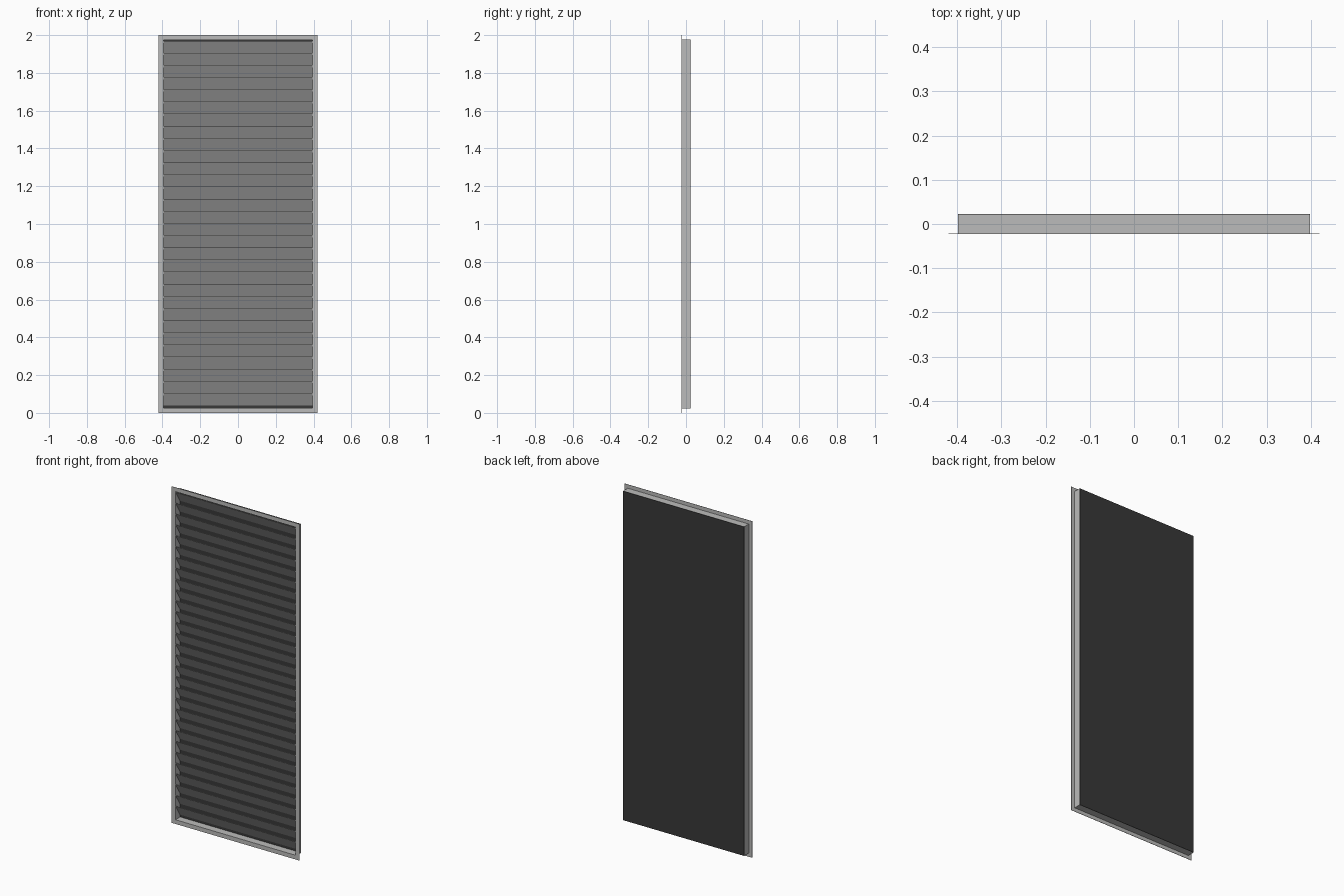
import bpy, bmesh

if "Cube" in bpy.data.objects:
    bpy.data.objects.remove(bpy.data.objects["Cube"])

# Overall sizes
W, H = 0.42, 2.0            # flange half width, full height
LIP = 0.022                 # flange overhang
Y0, Y1 = -0.023, 0.023      # front and back
T = 0.003                   # sheet thickness
BX, Z0, Z1 = W - LIP, LIP, H - LIP


def material(name, rgb):
    m = bpy.data.materials.new(name)
    m.diffuse_color = (*rgb, 1)
    m.use_nodes = True
    m.node_tree.nodes["Principled BSDF"].inputs["Base Color"].default_value = m.diffuse_color
    return m


metal = material("light grey metal", (0.50, 0.50, 0.495))
dark = material("dark mesh", (0.04, 0.04, 0.04))


def make(name, bm, mat):
    bmesh.ops.recalc_face_normals(bm, faces=bm.faces)
    me = bpy.data.meshes.new(name)
    bm.to_mesh(me)
    bm.free()
    me.materials.append(mat)
    ob = bpy.data.objects.new(name, me)
    bpy.context.collection.objects.link(ob)
    return ob


def ring(name, outer, inner, ya, yb):
    """Rectangular frame; outer and inner are (half width, bottom, top)."""
    bm = bmesh.new()
    loops = []
    for hw, lo, hi in (outer, inner):
        for y in (ya, yb):
            loops.append([bm.verts.new((x, y, z)) for x, z in
                          ((-hw, lo), (hw, lo), (hw, hi), (-hw, hi))])
    oa, ob, ia, ib = loops
    for i in range(4):
        j = (i + 1) % 4
        for p, q in ((oa, ob), (ob, ib), (ib, ia), (ia, oa)):
            bm.faces.new((p[i], p[j], q[j], q[i]))
    return make(name, bm, metal)


def extrusion(name, profile, hw, mat):
    """Closed (y, z) profile swept across x."""
    bm = bmesh.new()
    left = [bm.verts.new((-hw, y, z)) for y, z in profile]
    right = [bm.verts.new((hw, y, z)) for y, z in profile]
    bm.faces.new(left)
    bm.faces.new(right)
    n = len(profile)
    for i in range(n):
        j = (i + 1) % n
        bm.faces.new((left[i], left[j], right[j], right[i]))
    return make(name, bm, mat)


# Front flange and recessed box walls
inner = (BX - T, Z0 + T, Z1 - T)
ring("front_flange", (W, 0, H), inner, Y0, Y0 + 0.002)
ring("box_walls", (BX, Z0, Z1), inner, Y0 + 0.002, Y1 - 0.002)

# Dark backing
extrusion("back_mesh", [(Y1 - 0.002, Z0), (Y1, Z0), (Y1, Z1), (Y1 - 0.002, Z1)], BX, dark)

# Slanted slats: top edge at the front, bottom edge at the back
COUNT, START, END = 30, 0.04, 1.97
pitch = (END - START) / COUNT
for k in range(COUNT):
    z = START + k * pitch
    yf, yb, t = Y0 + 0.002, Y1 - 0.003, 0.002
    extrusion(f"slat_{k + 1:02d}",
              [(yf, z + pitch - t), (yf, z + pitch), (yf + t, z + pitch),
               (yb, z + t), (yb, z), (yb - t, z)], BX - T, metal)
